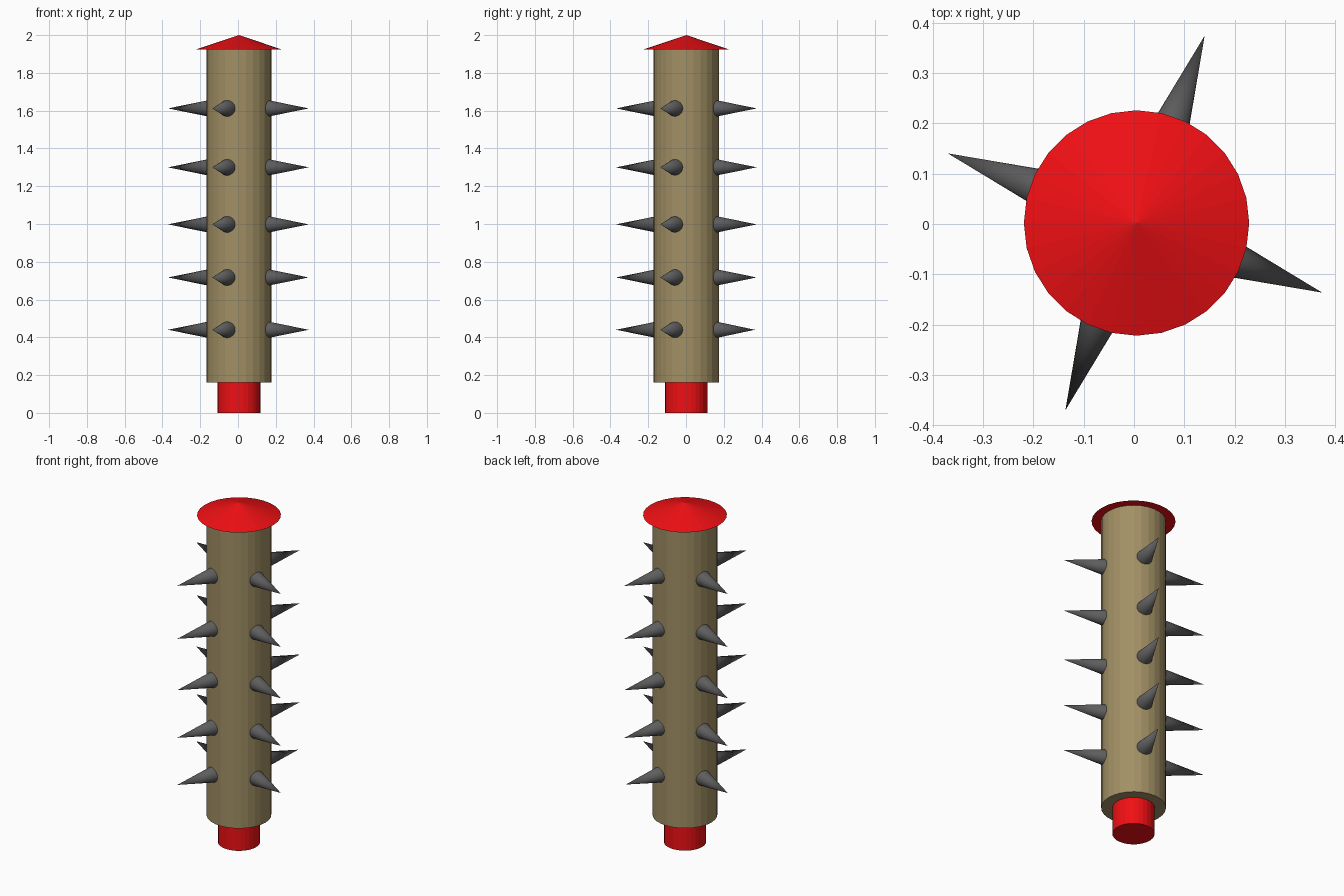
import bpy
from math import cos, sin, radians, pi

if "Cube" in bpy.data.objects:
    bpy.data.objects.remove(bpy.data.objects["Cube"])

CX, CY = 0.005, 0.002   # axis of the post
SIDES = 28


def material(name, rgb):
    m = bpy.data.materials.new(name)
    m.diffuse_color = (*rgb, 1)
    m.use_nodes = True
    m.node_tree.nodes["Principled BSDF"].inputs["Base Color"].default_value = m.diffuse_color
    return m


red = material("red_paint", (0.87, 0.005, 0.007))
tan = material("tan_wood", (0.36, 0.28, 0.13))
grey = material("dark_metal", (0.11, 0.11, 0.11))


def finish(name, mat):
    ob = bpy.context.object
    ob.name = name
    ob.data.materials.append(mat)
    return ob


def cylinder(name, r, z0, z1, mat):
    bpy.ops.mesh.primitive_cylinder_add(vertices=SIDES, radius=r, depth=z1 - z0,
                                        location=(CX, CY, (z0 + z1) / 2))
    return finish(name, mat)


def spike(name, z, angle, tip):
    # horizontal cone, base sunk slightly into the post
    base = 0.155
    mid = (base + tip) / 2
    bpy.ops.mesh.primitive_cone_add(
        vertices=24, radius1=0.046, radius2=0, depth=tip - base,
        location=(0.002 + mid * cos(angle), 0.002 + mid * sin(angle), z),
        rotation=(0, pi / 2, angle))
    ob = finish(name, grey)
    bpy.ops.object.shade_smooth_by_angle(angle=radians(30))
    return ob


# Foot and main post
cylinder("foot", 0.113, 0.0, 0.16, red)
cylinder("post", 0.173, 0.16, 1.925, tan)

# Shallow conical cap
bpy.ops.mesh.primitive_cone_add(vertices=SIDES, radius1=0.224, radius2=0, depth=0.075,
                                location=(CX, CY, 1.9625))
finish("cap", red)

# Five rings of four spikes
for row, z in enumerate((0.44, 0.717, 0.998, 1.30, 1.612)):
    for k in range(4):
        tip = 0.387 if (row == 0 and k == 0) else 0.397
        spike(f"spike_{row + 1}_{k + 1}", z, radians(69.6 + 90 * k), tip)
